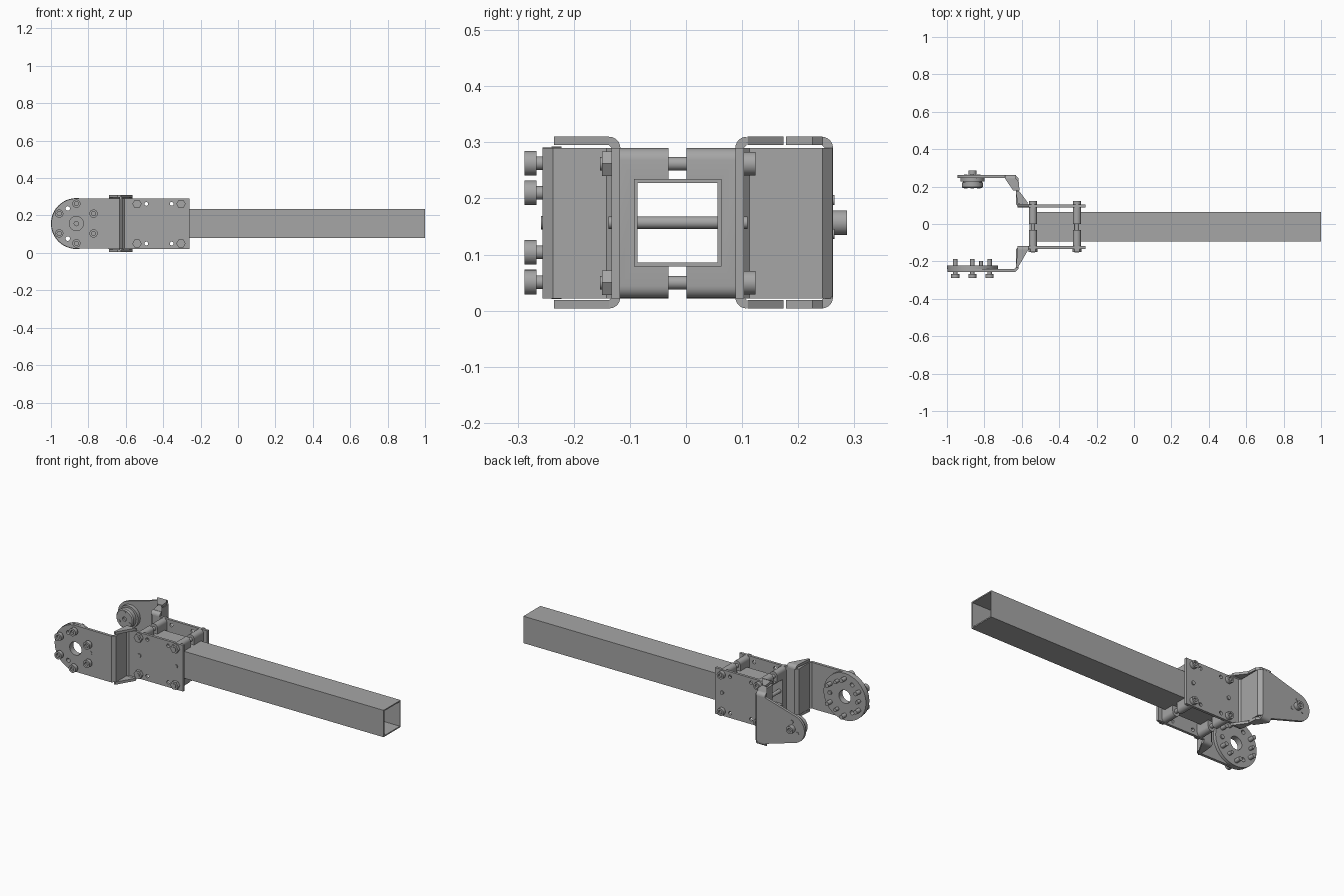
import bpy, bmesh
from math import sin, cos, radians
from mathutils import Vector

cube = bpy.data.objects.get("Cube")
if cube:
    bpy.data.objects.remove(cube)

steel = bpy.data.materials.new("steel_grey")
steel.use_nodes = True
GREY = (0.38, 0.38, 0.38, 1)
steel.diffuse_color = GREY
steel.node_tree.nodes["Principled BSDF"].inputs["Base Color"].default_value = GREY

MID = 0.157          # height of the main axis
PIVOT = -0.864       # x of the pivot axis
LOW, HIGH = 0.022, 0.29


def finish(name, bm):
    bmesh.ops.recalc_face_normals(bm, faces=bm.faces)
    me = bpy.data.meshes.new(name)
    bm.to_mesh(me)
    bm.free()
    me.materials.append(steel)
    ob = bpy.data.objects.new(name, me)
    bpy.context.collection.objects.link(ob)
    return ob


def prism(name, points, axis, a, b):
    """Extrude a 2D outline along one axis from a to b."""
    def place(p, h):
        c = list(p)
        c.insert("xyz".index(axis), h)
        return c
    bm = bmesh.new()
    face = bm.faces.new([bm.verts.new(place(p, a)) for p in points])
    ext = bmesh.ops.extrude_face_region(bm, geom=[face])
    move = Vector(place((0, 0), b - a))
    bmesh.ops.translate(bm, vec=move, verts=[v for v in ext["geom"] if isinstance(v, bmesh.types.BMVert)])
    return finish(name, bm)


def lathe(name, x, z, profile, sides=24):
    """Turn a (radius, y) profile around an axis parallel to y."""
    bm = bmesh.new()
    rings = []
    for r, y in profile:
        angles = [radians(360 * i / sides) for i in range(sides)]
        rings.append([bm.verts.new((x + r * cos(t), y, z + r * sin(t))) for t in angles])
    for lo, hi in zip(rings, rings[1:]):
        for i in range(sides):
            j = (i + 1) % sides
            bm.faces.new((lo[i], lo[j], hi[j], hi[i]))
    bm.faces.new(rings[0])
    bm.faces.new(rings[-1])
    return finish(name, bm)


def rod(name, x, z, r, a, b, sides=24):
    return lathe(name, x, z, [(r, a), (r, b)], sides)


def cut(ob, cutter):
    cutter.hide_render = True
    mod = ob.modifiers.new("cut", "BOOLEAN")
    mod.operation, mod.object, mod.solver = "DIFFERENCE", cutter, "EXACT"
    bpy.context.view_layer.objects.active = ob
    bpy.ops.object.modifier_apply(modifier=mod.name)
    bpy.data.objects.remove(cutter)


def drill(ob, x, z, r):
    cut(ob, rod("drill", x, z, r, -0.5, 0.5))


def strip(path, t):
    """Outline of a bent sheet: offset a path to both sides."""
    pts = [Vector(p) for p in path]
    sides = ([], [])
    for i, p in enumerate(pts):
        ds = [(pts[k + 1] - pts[k]).normalized() for k in (i - 1, i) if 0 <= k < len(pts) - 1]
        d = sum(ds, Vector((0, 0))).normalized()
        n = Vector((-d.y, d.x)) * (t / 2 / d.dot(ds[0]))
        sides[0].append(p + n)
        sides[1].append(p - n)
    return sides[0] + sides[1][::-1]


def arc(cx, cz, r, start, end, n=24):
    angles = [radians(start + (end - start) * i / n) for i in range(n + 1)]
    return [(cx + r * cos(t), cz + r * sin(t)) for t in angles]


def bent_sheet(name, y0, y1, end):
    s = 1 if y1 > y0 else -1
    c = 0.014
    path = [(-0.26, y0), (-0.61, y0), (-0.624, y0 + s * c),
            (-0.624, y1 - s * c), (-0.638, y1), (end, y1)]
    ob = prism(name, strip(path, 0.015), "z", LOW, HIGH)
    for x in (-0.49, -0.355):
        for z in (0.05, 0.262):
            drill(ob, x, z, 0.01)
    return ob


# Square tube
H = 0.078
tube = prism("square_tube", [(-0.093, MID - H), (0.063, MID - H), (0.063, MID + H), (-0.093, MID + H)], "x", -0.56, 1)
W = H - 0.007
cut(tube, prism("bore", [(-0.086, MID - W), (0.056, MID - W), (0.056, MID + W), (-0.086, MID + W)], "x", -0.7, 1.1))

# Bent side brackets
bent_sheet("front_bracket", -0.125, -0.248, -0.66)
bent_sheet("back_bracket", 0.096, 0.254, -0.69)

# Bracket flanges above and below
front_flange = [(-0.622, -0.137), (-0.632, -0.235), (-0.622, -0.235), (-0.565, -0.137)]
lower_flange = [(-0.622, 0.11), (-0.632, 0.174), (-0.612, 0.174), (-0.565, 0.11)]
outer_flange = [(-0.69, 0.243), (-0.645, 0.178), (-0.612, 0.178), (-0.616, 0.225), (-0.632, 0.243)]
for word, flip in (("top", 1), ("bottom", -1)):
    z0, z1 = MID + flip * 0.138, MID + flip * 0.153
    for part, shape, edge, out, xs in (("front", front_flange, -0.117, 1, (-0.622, -0.565)),
                                       ("back_inner", lower_flange, 0.088, -1, (-0.622, -0.565)),
                                       ("back_outer", outer_flange, 0.262, 1, (-0.69, -0.632))):
        prism(f"{part}_{word}_flange", shape, "z", z0, z1)
        # rounded fold joining the flange to the sheet
        fold = [(edge - out * 0.02 + out * 0.02 * cos(t), z1 - flip * 0.02 + flip * 0.02 * sin(t))
                for t in (radians(15 * i) for i in range(7))]
        fold += [(edge - out * 0.02, z0), (edge - out * 0.015, z0 - flip * 0.005), (edge - out * 0.015, z1 - flip * 0.02)]
        prism(f"{part}_{word}_fold", fold, "x", *xs)

# Front arm with its round drive disc
arm = prism("front_arm", [(-0.66, LOW), (-0.66, HIGH)] + arc(PIVOT, MID, 0.134, 90, 270), "y", -0.256, -0.24)
disc = rod("drive_disc", PIVOT, MID, 0.136, -0.24, -0.222, 48)
for ob in (arm, disc):
    drill(ob, PIVOT, MID, 0.038)
    for a in (120, 240):
        t = radians(a)
        drill(ob, PIVOT + 0.093 * cos(t), MID + 0.093 * sin(t), 0.012)
for a in range(30, 390, 60):
    t = radians(a)
    x, z = PIVOT + 0.106 * cos(t), MID + 0.106 * sin(t)
    lathe("disc_bolt", x, z, [(0.011, -0.276), (0.011, -0.288), (0.022, -0.288), (0.022, -0.266),
                              (0.012, -0.266), (0.012, -0.187)])
for a in (60, 180, 300):
    t = radians(a)
    rod("disc_pin", PIVOT + 0.093 * cos(t), MID + 0.093 * sin(t), 0.01, -0.23, -0.197, 16)
rod("arm_pin", -0.77, MID, 0.012, -0.258, -0.215, 16)

# Back arm with bearing hub
prism("back_arm", [(-0.69, LOW), (-0.69, HIGH)] + arc(PIVOT, MID, 0.08, 106, 254), "y", 0.247, 0.262)
lathe("bearing_hub", PIVOT, MID, [(0.012, 0.205), (0.012, 0.192), (0.05, 0.192), (0.056, 0.198), (0.056, 0.221),
                                  (0.05, 0.221), (0.05, 0.226), (0.064, 0.226), (0.064, 0.247)], 32)
lathe("hub_bolt", PIVOT, MID, [(0.02, 0.26), (0.022, 0.262), (0.022, 0.287), (0.011, 0.287), (0.011, 0.275)])
for a in (90, 210, 330):
    t = radians(a)
    rod("hub_screw", PIVOT + 0.04 * cos(t), MID + 0.04 * sin(t), 0.009, 0.189, 0.265, 16)

# Clamp blocks around the tube, with through bolts and cross pins
for x in (-0.54, -0.305):
    outline = arc(x, HIGH - 0.022, 0.022, 0, 180, 12) + arc(x, LOW + 0.022, 0.022, 180, 360, 12)
    for side, a, b in (("front", -0.118, -0.031), ("back", 0.001, 0.089)):
        block = prism(f"{side}_clamp_block", outline, "y", a, b)
        cut(block, prism("notch", [(-0.093, MID - H), (0.063, MID - H), (0.063, MID + H), (-0.093, MID + H)],
                         "x", x - 0.1, x + 0.1))
    for z in (0.05, 0.262):
        lathe("clamp_bolt", x, z, [(0.012, -0.153), (0.012, 0.103), (0.021, 0.103), (0.021, 0.124),
                                   (0.011, 0.124), (0.011, 0.114)])
        rod("clamp_nut", x, z, 0.025, -0.15, -0.132, 6)
    rod("cross_pin", x, MID, 0.011, -0.138, 0.11)

# Smooth round surfaces, keep hard edges
for ob in bpy.context.scene.objects:
    if ob.type == "MESH" and steel.name in ob.data.materials:
        ob.data.shade_smooth()
        ob.data.set_sharp_from_angle(angle=radians(32))
